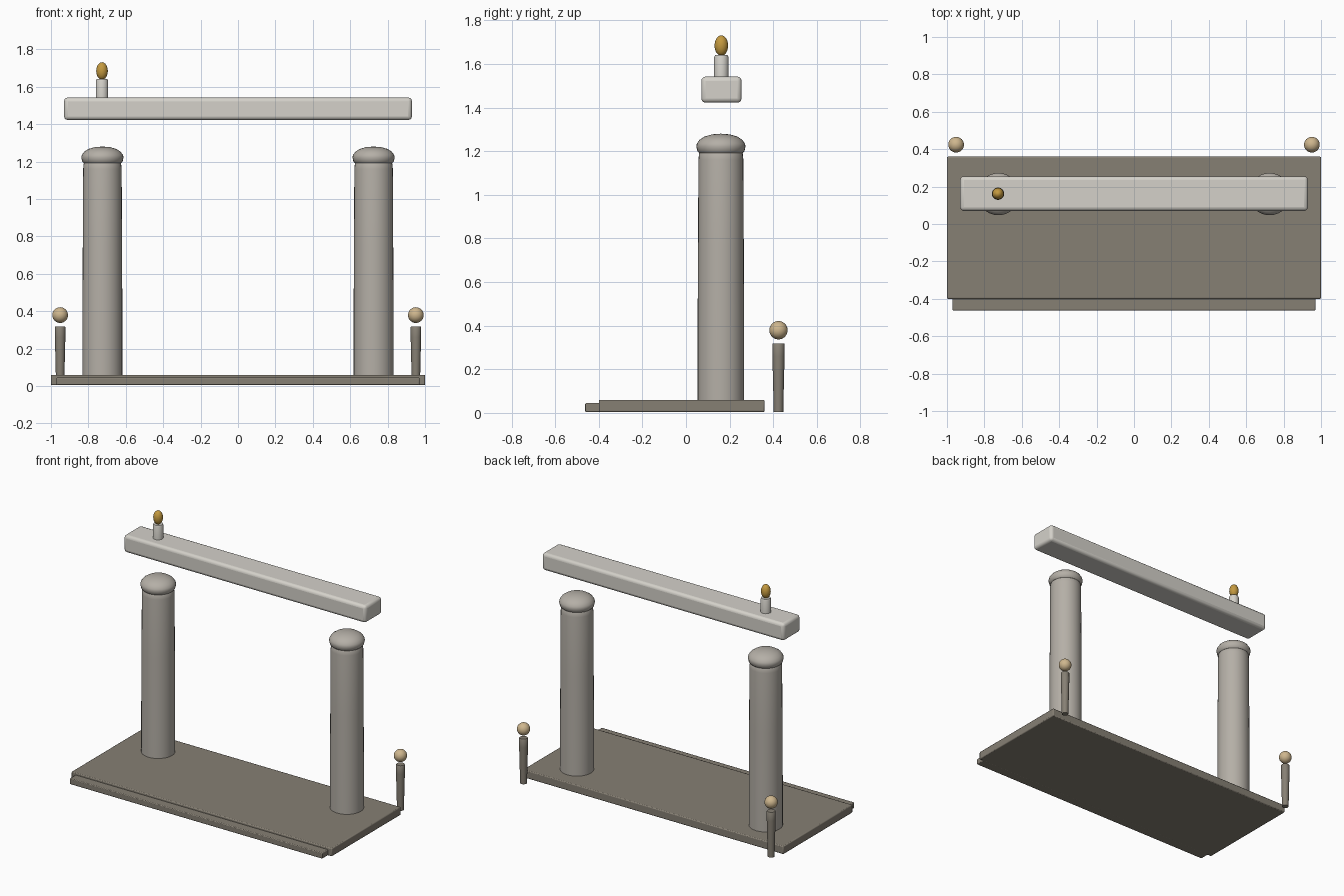
import bpy, bmesh, math

if "Cube" in bpy.data.objects:
    bpy.data.objects.remove(bpy.data.objects["Cube"])


def material(name, rgb):
    m = bpy.data.materials.new(name)
    m.diffuse_color = (*rgb, 1)
    m.use_nodes = True
    m.node_tree.nodes["Principled BSDF"].inputs["Base Color"].default_value = m.diffuse_color
    return m


DARK = material("dark_stone", (0.24, 0.215, 0.175))
STONE = material("stone", (0.46, 0.43, 0.385))
PALE = material("pale_stone", (0.66, 0.64, 0.59))
GOLD = material("gold", (0.55, 0.32, 0.05))
SAND = material("sand_glow", (0.62, 0.47, 0.27))


def finish(bm, name, mat, loc=(0, 0, 0), bevel=0, segments=3):
    bmesh.ops.recalc_face_normals(bm, faces=bm.faces)
    me = bpy.data.meshes.new(name)
    bm.to_mesh(me)
    bm.free()
    ob = bpy.data.objects.new(name, me)
    ob.location = loc
    me.materials.append(mat)
    bpy.context.collection.objects.link(ob)
    if bevel:
        b = ob.modifiers.new("rounded_edges", 'BEVEL')
        b.width, b.segments = bevel, segments
    bpy.ops.object.select_all(action='DESELECT')
    ob.select_set(True)
    bpy.context.view_layer.objects.active = ob
    bpy.ops.object.shade_smooth_by_angle(angle=math.radians(40))
    return ob


def box(name, lo, hi, mat, bevel, segments=3):
    bm = bmesh.new()
    bmesh.ops.create_cube(bm, size=1)
    bmesh.ops.scale(bm, verts=bm.verts, vec=[b - a for a, b in zip(lo, hi)])
    centre = [(a + b) / 2 for a, b in zip(lo, hi)]
    return finish(bm, name, mat, centre, bevel, segments)


def lathe(name, profile, x, y, mat, sides=32):
    """Spin (radius, height) points round the vertical axis."""
    bm = bmesh.new()
    verts = [bm.verts.new((r, 0, z)) for r, z in profile]
    edges = [bm.edges.new(p) for p in zip(verts, verts[1:])]
    bmesh.ops.spin(bm, geom=verts + edges, cent=(0, 0, 0), axis=(0, 0, 1),
                   angle=2 * math.pi, steps=sides)
    bmesh.ops.remove_doubles(bm, verts=bm.verts, dist=1e-4)
    return finish(bm, name, mat, (x, y, 0))


def ball(name, loc, rx, rz, mat):
    bm = bmesh.new()
    bmesh.ops.create_uvsphere(bm, u_segments=24, v_segments=16, radius=1)
    bmesh.ops.scale(bm, verts=bm.verts, vec=(rx, rx, rz))
    return finish(bm, name, mat, loc)


# platform and front step
box("platform", (-1, -0.40, 0.004), (1, 0.36, 0.06), DARK, 0.006, 2)
box("front_step", (-0.97, -0.462, 0.004), (0.97, -0.39, 0.045), DARK, 0.005, 2)

SHAFT = [(0, 0.006), (0.107, 0.006), (0.107, 0.06), (0.107, 0.35),
         (0.105, 0.75), (0.103, 1.16), (0.1, 1.19), (0.094, 1.2), (0, 1.2)]
CAP = [(0, 1.19), (0.1, 1.192), (0.108, 1.2), (0.113, 1.222), (0.11, 1.235),
       (0.098, 1.252), (0.075, 1.267), (0.04, 1.277), (0, 1.28)]
POST = [(0, 0.004), (0.022, 0.004), (0.024, 0.1), (0.028, 0.26),
        (0.028, 0.315), (0.025, 0.319), (0, 0.319)]

# columns with caps, rear posts with floating orbs
for side, s in (("left", -1), ("right", 1)):
    lathe(side + "_column", SHAFT, s * 0.725, 0.16, STONE)
    lathe(side + "_column_cap", CAP, s * 0.725, 0.16, STONE)
    lathe(side + "_post", POST, s * 0.951, 0.424, DARK, 20)
    ball(side + "_orb", (s * 0.951, 0.424, 0.379), 0.042, 0.042, SAND)

# floating lintel with a finial over the left column
box("lintel", (-0.93, 0.07, 1.422), (0.93, 0.255, 1.542), PALE, 0.02)
lathe("finial_stem", [(0, 1.535), (0.033, 1.535), (0.033, 1.63), (0.029, 1.64), (0, 1.64)],
      -0.727, 0.162, PALE, 24)
ball("finial_flame", (-0.727, 0.162, 1.684), 0.031, 0.047, GOLD)
